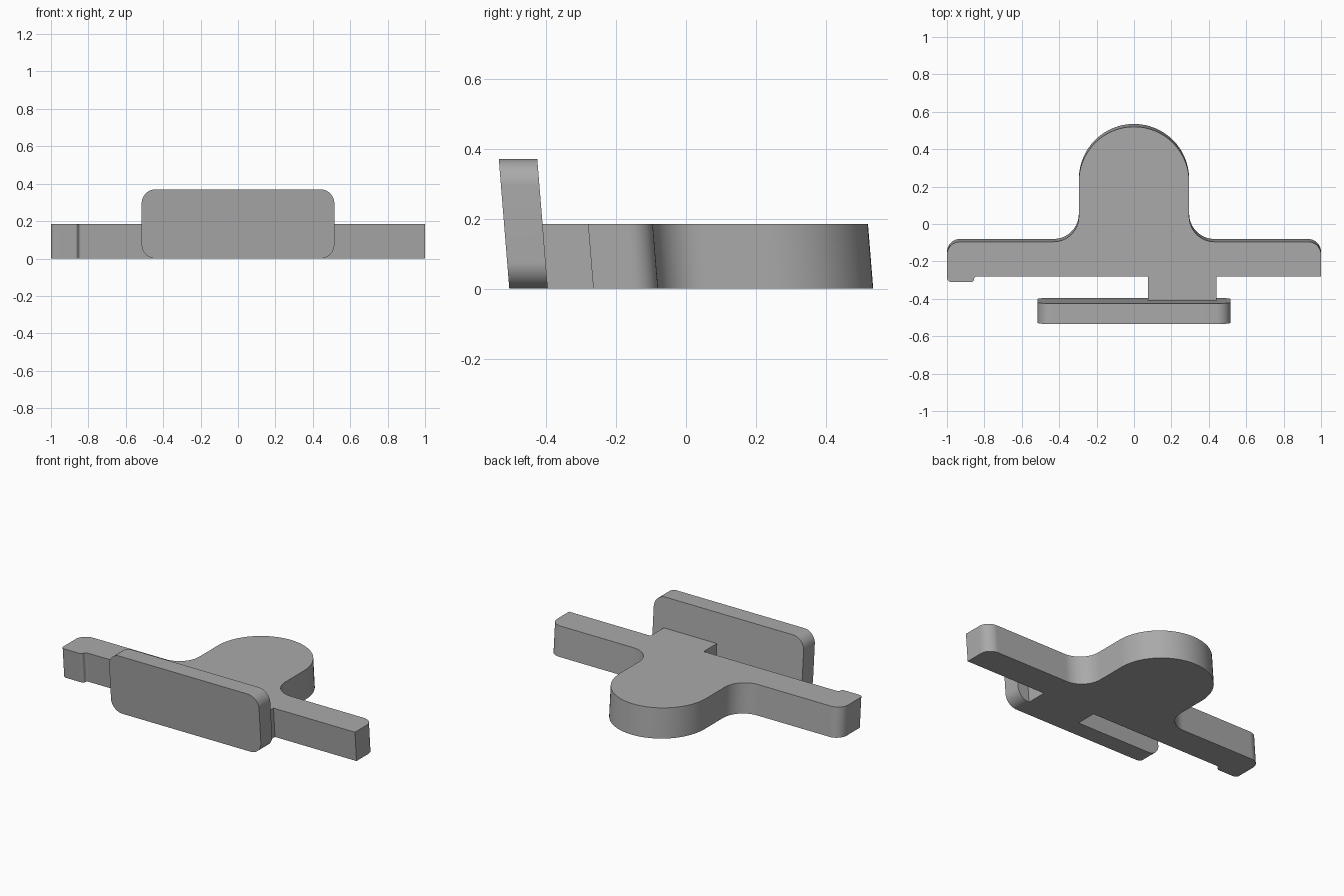
import bpy
import bmesh
import math
from mathutils import Vector

if "Cube" in bpy.data.objects:
    bpy.data.objects.remove(bpy.data.objects["Cube"])

LEAN = -0.081  # everything leans forward with height

grey = bpy.data.materials.new("plain_grey")
grey.use_nodes = True
colour = (0.4, 0.4, 0.4, 1)
grey.diffuse_color = colour
grey.node_tree.nodes["Principled BSDF"].inputs["Base Color"].default_value = colour


def rounded(corners, steps=16):
    """Outline from (x, y, radius) corners, each rounded by a tangent arc."""
    out = []
    for i, (x, y, r) in enumerate(corners):
        p = Vector((x, y))
        if r == 0:
            out.append(p)
            continue
        a = (Vector(corners[i - 1][:2]) - p).normalized()
        b = (Vector(corners[(i + 1) % len(corners)][:2]) - p).normalized()
        # all corners are square, so the arc runs between the two sides
        centre = p + (a + b) * r
        for k in range(steps + 1):
            t = k / steps * math.pi / 2
            q = centre - b * r * math.cos(t) - a * r * math.sin(t)
            if not out or (q - out[-1]).length > 1e-5:
                out.append(q)
    return out


def extrude(name, start, vector):
    """Solid from a closed loop of 3D points, sheared to the common lean."""
    bm = bmesh.new()
    face = bm.faces.new([bm.verts.new(p) for p in start])
    result = bmesh.ops.extrude_face_region(bm, geom=[face], use_keep_orig=True)
    moved = [v for v in result["geom"] if isinstance(v, bmesh.types.BMVert)]
    bmesh.ops.translate(bm, verts=moved, vec=vector)
    for v in bm.verts:
        v.co.y += LEAN * v.co.z
    bmesh.ops.recalc_face_normals(bm, faces=bm.faces)
    mesh = bpy.data.meshes.new(name)
    bm.to_mesh(mesh)
    bm.free()
    mesh.materials.append(grey)
    obj = bpy.data.objects.new(name, mesh)
    bpy.context.collection.objects.link(obj)
    bpy.ops.object.select_all(action="DESELECT")
    obj.select_set(True)
    bpy.context.view_layer.objects.active = obj
    bpy.ops.object.shade_smooth_by_angle(angle=math.radians(30))
    return obj


# Flat body: two arms, round head, end lip and the neck reaching the plate
head, arm_back, arm_front, neck_front = 0.295, -0.08, -0.265, -0.397
body = [
    (1, arm_front, 0), (1, arm_back, 0.07),
    (head, arm_back, 0.135), (head, 0.535, head),
    (-head, 0.535, head), (-head, arm_back, 0.135),
    (-1, arm_back, 0.07), (-1, -0.295, 0.025),
    (-0.855, -0.295, 0.015), (-0.855, arm_front, 0.015),
    (0.075, arm_front, 0), (0.075, neck_front, 0),
    (0.44, neck_front, 0), (0.44, arm_front, 0),
]
extrude("body", [(p.x, p.y, 0) for p in rounded(body)], (0, 0, 0.185))

# Upright front plate with rounded corners
half, top, r = 0.515, 0.37, 0.075
plate = [(-half, 0, r), (half, 0, r), (half, top, r), (-half, top, r)]
extrude("front_plate", [(p.x, -0.505, p.y) for p in rounded(plate)], (0, 0.11, 0))
